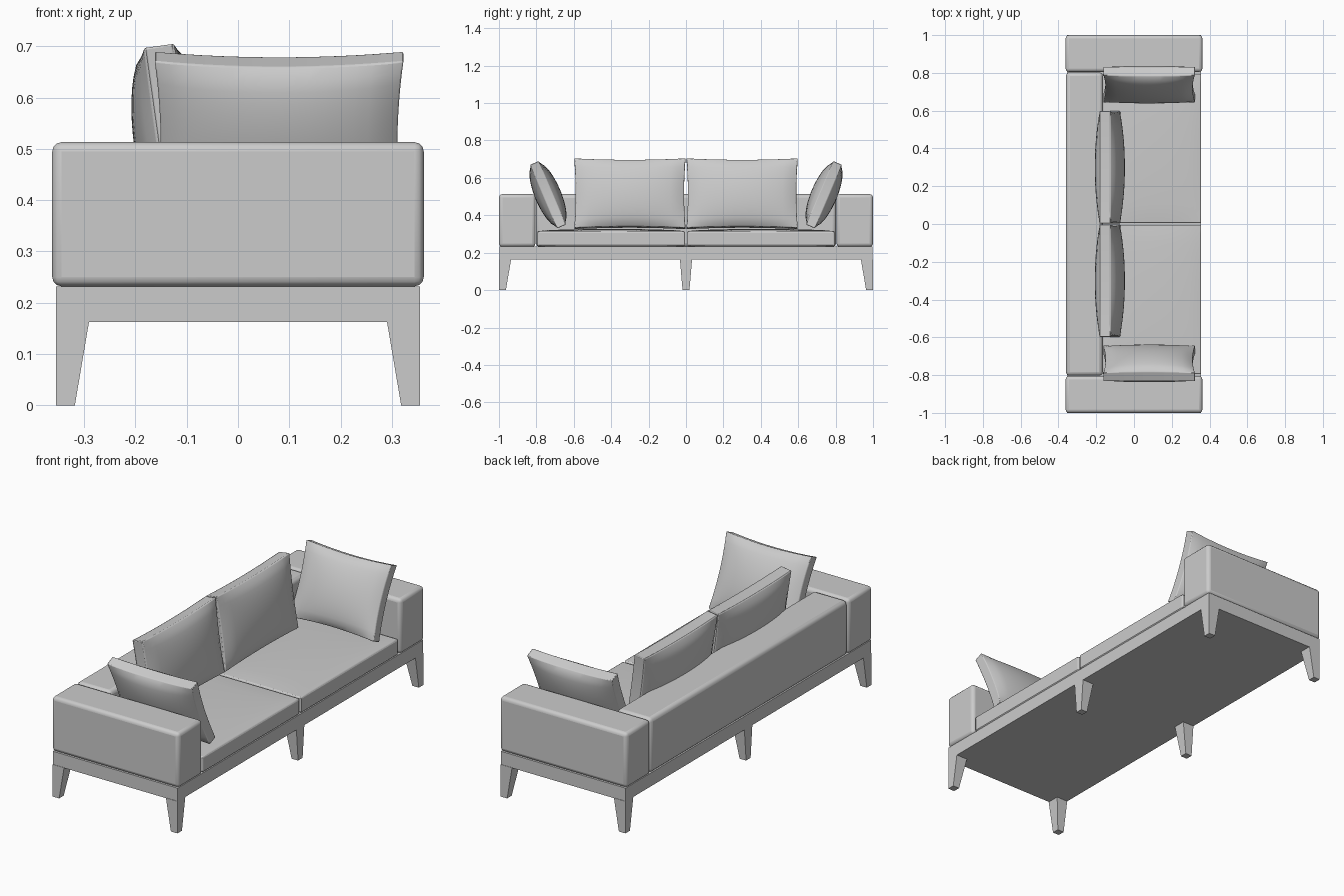
import bpy, bmesh, math
from mathutils import Vector

cube = bpy.data.objects.get("Cube")
if cube:
    bpy.data.objects.remove(cube, do_unlink=True)

grey = bpy.data.materials.new("warm_grey")
grey.use_nodes = True
colour = (0.6, 0.6, 0.6, 1)
grey.diffuse_color = colour
grey.node_tree.nodes["Principled BSDF"].inputs["Base Color"].default_value = colour


def finish(name, bm, bevel=0, segments=3, angle=40):
    """Turn a bmesh into a shaded object with optional rounded edges."""
    bmesh.ops.recalc_face_normals(bm, faces=bm.faces)
    mesh = bpy.data.meshes.new(name)
    bm.to_mesh(mesh)
    bm.free()
    mesh.materials.append(grey)
    ob = bpy.data.objects.new(name, mesh)
    bpy.context.collection.objects.link(ob)
    if bevel:
        mod = ob.modifiers.new("rounding", "BEVEL")
        mod.width, mod.segments = bevel, segments
        mod.limit_method = "ANGLE"
        mod.angle_limit = math.radians(45)
    bpy.ops.object.select_all(action="DESELECT")
    ob.select_set(True)
    bpy.context.view_layer.objects.active = ob
    bpy.ops.object.shade_smooth_by_angle(angle=math.radians(angle))
    return ob


def block(name, low, high, bevel=0):
    """Box between two corners."""
    low, high = Vector(low), Vector(high)
    bm = bmesh.new()
    bmesh.ops.create_cube(bm, size=1)
    for v in bm.verts:
        v.co = (low + high) / 2 + v.co * (high - low)
    return finish(name, bm, bevel)


def cushion(name, width, height, band, bulge, pinch, location, rotation, bevel=0.006):
    """Stuffed cushion: flat edge band, swollen faces, sides drawn in between corners."""
    bm = bmesh.new()
    bmesh.ops.create_cube(bm, size=2)
    bmesh.ops.subdivide_edges(bm, edges=bm.edges[:], cuts=15, use_grid_fill=True)
    for v in bm.verts:
        u, w, t = v.co
        swell = (max(0, 1 - u * u) * max(0, 1 - w * w)) ** 0.6
        v.co = (u * (width / 2 - pinch * (1 - w * w)),
                w * (height / 2 - pinch * (1 - u * u)),
                t * (band / 2 + bulge * swell))
    ob = finish(name, bm, bevel, 2, 50)
    ob.location, ob.rotation_euler = location, rotation
    return ob


def leg(name, sx, sy):
    """Tapered leg; outer faces stay vertical, the middle pair tapers both ways."""
    bm = bmesh.new()
    bmesh.ops.create_cube(bm, size=1)
    for v in bm.verts:
        size = 0.065 if v.co.z > 0 else 0.037
        x = sx * (0.355 - size * (v.co.x + 0.5))
        y = sy * (1 - size * (v.co.y + 0.5)) if sy else size * v.co.y
        v.co = (x, y, 0.165 if v.co.z > 0 else 0)
    finish(name, bm)


# Frame and upholstered back
block("base_frame", (-0.355, -0.998, 0.163), (0.355, 0.998, 0.232))
block("backrest", (-0.36, -0.803, 0.232), (-0.165, 0.803, 0.513), 0.02)

# Six legs
for sx, end in ((1, "front"), (-1, "back")):
    for sy, side in ((1, "left"), (0, "middle"), (-1, "right")):
        leg(f"{end}_{side}_leg", sx, sy)

# Paired arms, seats, back cushions and leaning side pillows
lean_back, lean_side = math.radians(8), math.radians(23)
for s, side in ((1, "left"), (-1, "right")):
    block(f"{side}_arm", (-0.362, min(s * 0.805, s), 0.232),
          (0.362, max(s * 0.805, s), 0.513), 0.018)
    cushion(f"{side}_seat_cushion", 0.52, 0.788, 0.08, 0.012, 0,
            (0.095, s * 0.4, 0.275), (0, 0, 0), 0.018)
    cushion(f"{side}_back_cushion", 0.595, 0.375, 0.06, 0.045, 0.008,
            (-0.128, s * 0.3, 0.515), (math.pi / 2 - lean_back, 0, math.pi / 2))
    cushion(f"{side}_side_pillow", 0.485, 0.37, 0.05, 0.045, 0.012,
            (0.08, s * 0.738, 0.51), (math.pi / 2 - s * lean_side, 0, 0))
